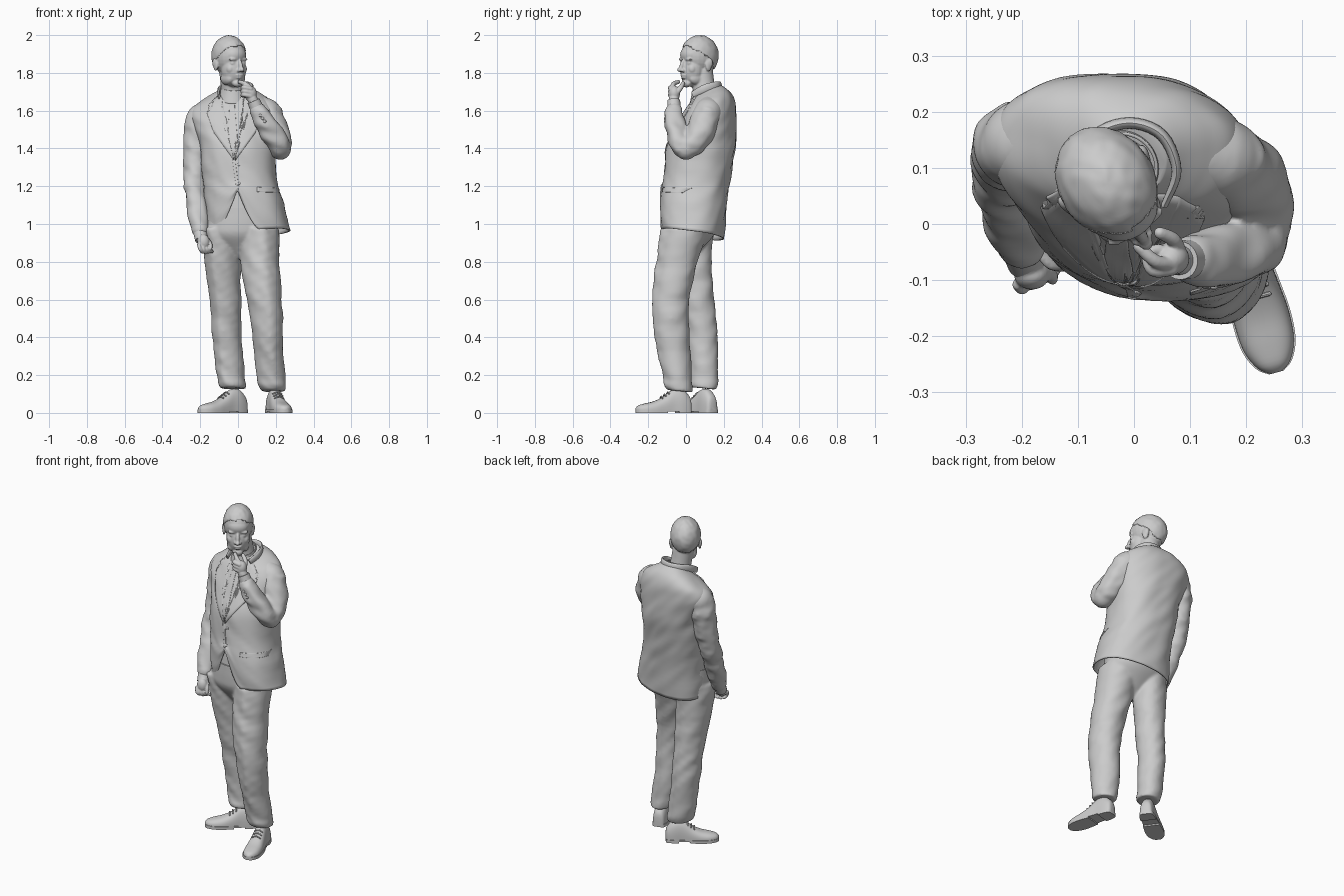
import bpy, bmesh
from math import sin, cos, pi, radians
from mathutils import Vector, Matrix, noise
from mathutils.bvhtree import BVHTree

if "Cube" in bpy.data.objects:
    bpy.data.objects.remove(bpy.data.objects["Cube"])

def spline(rows, k):
    """Catmull-Rom interpolation of tuples, k steps per span."""
    out = []
    for i in range(len(rows) - 1):
        p = [rows[max(0, min(len(rows) - 1, i + j))] for j in (-1, 0, 1, 2)]
        for s in range(k):
            t = s / k
            out.append([0.5 * (2*b + (c-a)*t + (2*a-5*b+4*c-d)*t*t + (3*b-a-3*c+d)*t**3)
                        for a, b, c, d in zip(*p)])
    return out + [list(rows[-1])]

def skin(bm, rings, caps=(True, True)):
    vs = [[bm.verts.new(p) for p in r] for r in rings]
    n = len(vs[0])
    for a, b in zip(vs, vs[1:]):
        for i in range(n):
            bm.faces.new((a[i], a[(i+1) % n], b[(i+1) % n], b[i]))
    if caps[0]: bm.faces.new(vs[0][::-1])
    if caps[1]: bm.faces.new(vs[-1])

def power(v, e):
    return abs(v) ** e * (1 if v > 0 else -1)

def loft(bm, rows, n=48, k=6, e=2.0, folds=0.0, caps=(True, True), crease=0.0, turn=0.0):
    """Horizontal rings: z, cx, cy, rx, ry, tilt along x, tilt along y."""
    rings = []
    for z, cx, cy, rx, ry, tx, ty in spline(rows, k):
        ring = []
        for i in range(n):
            a = 2 * pi * i / n
            x, y = rx * power(cos(a), 2/e), ry * power(sin(a), 2/e)
            y *= 1 + crease * max(0, -sin(a)) ** 14
            x, y = x*cos(turn) - y*sin(turn), x*sin(turn) + y*cos(turn)
            w = 1 + folds / max(rx, .05) * noise.noise(Vector((x*9 + cx*5, y*9, z*15 + x*14)))
            ring.append((cx + x*w, cy + y*w, z + tx*x + ty*y))
        rings.append(ring)
    skin(bm, rings, caps)

def ball(bm, c, r, M=Matrix(), tilt=0):
    r = (r, r, r) if isinstance(r, (int, float)) else r
    m = M @ Matrix.Translation(c) @ Matrix.Rotation(tilt, 4, 'X') @ Matrix.Diagonal((*r, 1))
    bmesh.ops.create_uvsphere(bm, u_segments=24, v_segments=16, radius=1, matrix=m)

def tube(bm, pts, n=16, k=5, ref=(0, 1, 0), flat=1.0, rounded=True, folds=0.0):
    """Tube along points (x, y, z, radius)."""
    rows = spline(pts, k)
    rings = []
    for i, (x, y, z, r) in enumerate(rows):
        t = Vector(rows[min(i+1, len(rows)-1)][:3]) - Vector(rows[max(i-1, 0)][:3])
        u = t.cross(Vector(ref)).normalized()
        v = u.cross(t).normalized()
        ring = []
        for j in range(n):
            a = 2 * pi * j / n
            d = u * cos(a) * flat + v * sin(a)
            p = Vector((x, y, z)) + d * r
            ring.append(p + d * folds * noise.noise(Vector((p.x*14, p.y*14, p.z*22 + p.x*10))))
        rings.append(ring)
    skin(bm, rings)
    if rounded:
        for p in (pts[0], pts[-1]):
            ball(bm, p[:3], p[3] * .97)

def finish(name, bm, voxel=0, smooth=3, thick=0, offset=-1, angle=40):
    bmesh.ops.recalc_face_normals(bm, faces=bm.faces)
    me = bpy.data.meshes.new(name)
    bm.to_mesh(me); bm.free()
    ob = bpy.data.objects.new(name, me)
    bpy.context.collection.objects.link(ob)
    bpy.ops.object.select_all(action='DESELECT')
    ob.select_set(True)
    bpy.context.view_layer.objects.active = ob
    if voxel:
        m = ob.modifiers.new('fuse', 'REMESH')
        m.mode, m.voxel_size, m.use_smooth_shade = 'VOXEL', voxel, True
        m = ob.modifiers.new('soften', 'SMOOTH')
        m.factor, m.iterations = .5, smooth
    else:
        bpy.ops.object.shade_smooth_by_angle(angle=radians(angle))
    if thick:
        m = ob.modifiers.new('thickness', 'SOLIDIFY')
        m.thickness, m.offset = thick, offset

# Jacket body with cutaway front hem
bm = bmesh.new()
loft(bm, [(.945, .055, .035, .222, .165, .09, -.13), (1.1, .035, .04, .207, .175, .03, -.05),
          (1.25, .008, .06, .195, .175, 0, 0), (1.4, 0, .08, .2, .18, 0, 0),
          (1.5, -.01, .105, .217, .16, .02, 0), (1.58, -.025, .125, .225, .14, .06, .05),
          (1.635, -.03, .138, .205, .12, .08, .1), (1.67, -.025, .136, .158, .104, .08, .2),
          (1.695, -.018, .126, .108, .085, .08, .3), (1.715, -.015, .118, .075, .068, .08, .3)],
     n=128, e=2.35, folds=.007, caps=(False, True), turn=radians(-5))
for v in bm.verts:
    if v.co.z < 1.22 and v.co.y < .03:
        h = max(0, 1 - abs(v.co.x + .003) / .12) ** 1.5
        v.co.z = 1.22 - (1.22 - v.co.z) * (1 - .85 * h)
body = BVHTree.FromBMesh(bm)
finish("jacket_body", bm, thick=.008)

def panel(name, outline, off=.004, thick=.006, cuts=9):
    """Flat outline in x, z laid onto the front of the jacket."""
    bm = bmesh.new()
    bm.faces.new([bm.verts.new((x, 0, z)) for x, z in outline])
    bmesh.ops.triangulate(bm, faces=bm.faces)
    bmesh.ops.subdivide_edges(bm, edges=bm.edges, cuts=cuts, use_grid_fill=True)
    for v in bm.verts:
        hit = body.ray_cast(Vector((v.co.x, -1, v.co.z)), Vector((0, 1, 0)))
        if hit[0] is None:
            hit = body.find_nearest(Vector((v.co.x, 0, v.co.z)))
        nrm = hit[1] if hit[1].y < 0 else -hit[1]
        v.co = hit[0] + nrm * off
    finish(name, bm, thick=thick, offset=0)

def disc(x, z, r):
    return [(x + r*cos(i*pi/5), z + r*sin(i*pi/5)) for i in range(10)]

# Shirt front, tie, lapels, pocket, buttons
panel("shirt_front", [(-.085, 1.69), (.03, 1.69), (.022, 1.55), (-.013, 1.35), (-.03, 1.35), (-.075, 1.52)], .003, .004)
panel("tie_blade", [(-.043, 1.65), (-.02, 1.65), (-.002, 1.45), (-.018, 1.36), (-.03, 1.36), (-.055, 1.45)], .009, .008)
panel("tie_knot", [(-.053, 1.675), (-.01, 1.675), (-.02, 1.64), (-.043, 1.64)], .013, .014)
panel("right_lapel", [(-.09, 1.69), (-.13, 1.655), (-.155, 1.625), (-.135, 1.607), (-.165, 1.59),
                      (-.125, 1.48), (-.02, 1.335), (-.075, 1.52)], .009, .01)
panel("left_lapel", [(.035, 1.69), (.08, 1.665), (.11, 1.635), (.093, 1.615), (.125, 1.6),
                     (.09, 1.48), (-.015, 1.335), (.022, 1.52)], .009, .01)
panel("front_edge", [(-.03, 1.34), (-.015, 1.34), (.004, 1.2), (-.01, 1.2)], .003, .006)
panel("left_pocket_flap", [(.1, 1.195), (.215, 1.19), (.218, 1.165), (.1, 1.17)], .005)
for i, z in enumerate((1.315, 1.215)):
    panel(f"jacket_button_{i}", disc(.004, z, .008), .008, cuts=1)

# Jacket collar and shirt collar
bm = bmesh.new()
tube(bm, [(-.1, .035, 1.675, .016), (-.1, .095, 1.705, .022), (-.068, .158, 1.722, .026), (-.008, .18, 1.728, .026),
          (.05, .158, 1.728, .026), (.076, .095, 1.715, .022), (.055, .035, 1.685, .016)],
     ref=(0, 0, 1), flat=.4, rounded=False)
finish("jacket_collar", bm)
bm = bmesh.new()
loft(bm, [(1.66, -.025, .095, .078, .075, 0, .3), (1.7, -.024, .098, .07, .07, 0, .3),
          (1.725, -.023, .098, .066, .066, 0, .3)], caps=(False, False))
finish("shirt_collar", bm, thick=.006)

# Sleeves with shoulder yokes running in toward the neck
bm = bmesh.new()
tube(bm, [(-.197, .145, 1.56, .078), (-.215, .14, 1.48, .073), (-.225, .12, 1.35, .064), (-.228, .08, 1.22, .058),
          (-.217, .02, 1.08, .053), (-.2, -.035, .97, .047)], n=32, folds=.012)
tube(bm, [(-.08, .14, 1.63, .06), (-.14, .145, 1.596, .072), (-.195, .147, 1.558, .078)], n=32)
finish("right_sleeve", bm, voxel=.008, smooth=8)
bm = bmesh.new()
tube(bm, [(.155, .115, 1.585, .076), (.188, .09, 1.51, .074), (.213, .045, 1.44, .07), (.224, .005, 1.4, .06)], n=32, folds=.012)
tube(bm, [(.05, .135, 1.64, .06), (.1, .128, 1.615, .07), (.155, .115, 1.588, .076)], n=32)
tube(bm, [(.224, .0, 1.395, .058), (.198, -.04, 1.45, .06), (.15, -.058, 1.53, .054), (.105, -.063, 1.6, .046)],
     n=32, folds=.014)
finish("left_sleeve", bm, voxel=.008, smooth=8)

# Shirt cuffs and sleeve buttons
for name, a, b, r in (("right_cuff", (-.202, -.04, .96), (-.192, -.068, .915), .036),
                      ("left_cuff", (.1, -.063, 1.61), (.082, -.065, 1.652), .036)):
    bm = bmesh.new()
    tube(bm, [(*a, r), (*b, r * .95)], n=24, rounded=False)
    finish(name, bm)
for i in range(3):
    bm = bmesh.new()
    ball(bm, (.118 + .012*i, -.11 - .001*i, 1.575 - .016*i), (.008, .005, .008))
    finish(f"sleeve_button_{i}", bm)

# Hands
bm = bmesh.new()
tube(bm, [(-.195, -.05, .95, .026), (-.187, -.078, .915, .03)])
ball(bm, (-.182, -.09, .905), (.032, .027, .04))
for i in range(4):
    x, y = -.207 + .017*i, -.108 + .008*i
    tube(bm, [(x, y, .89, .0105), (x + .008, y - .008, .866, .01), (x + .018, y + .004, .848 + .003*abs(i-1), .009)])
tube(bm, [(-.165, -.075, .92, .012), (-.148, -.09, .895, .0115), (-.145, -.1, .87, .009)])
finish("right_hand", bm, voxel=.0035, smooth=2)
bm = bmesh.new()
tube(bm, [(.092, -.064, 1.63, .027), (.074, -.064, 1.665, .027)])
ball(bm, (.066, -.062, 1.69), (.033, .03, .042))
tube(bm, [(.068, -.072, 1.717, .0125), (.038, -.066, 1.742, .012), (.008, -.04, 1.752, .0105)])
for i in range(3):
    z = 1.715 - .019*i
    tube(bm, [(.068, -.08, z, .0125), (.034, -.082, z + .007, .012), (.024, -.054, z + .004, .011), (.045, -.045, z - .002, .01)])
tube(bm, [(.08, -.048, 1.695, .0135), (.07, -.028, 1.722, .013), (.046, -.016, 1.744, .011)])
finish("left_hand", bm, voxel=.0035, smooth=2)

# Head, turned toward the raised hand
H = Matrix.Translation((-.041, .062, 1.86)) @ Matrix.Rotation(radians(33), 4, 'Z')
bm = bmesh.new()
tube(bm, [(-.04, .082, 1.81, .06), (-.03, .095, 1.72, .06), (-.02, .115, 1.63, .07)], n=32)
for c, r, t in (((0, .012, .03), (.084, .105, .105), 0), ((0, -.033, -.045), (.066, .064, .09), 0),
                ((0, -.07, -.115), (.03, .024, .022), 0), ((0, -.1, -.02), (.011, .013, .036), -.35),
                ((0, -.113, -.043), (.013, .015, .012), 0), ((0, -.09, -.072), (.025, .012, .006), 0),
                ((0, -.088, -.085), (.02, .012, .007), 0), ((0, -.055, .035), (.058, .042, .045), 0)):
    ball(bm, c, r, H, t)
for s in (-1, 1):
    for c, r in (((.013, -.102, -.047), .009), ((.031, -.079, .012), (.028, .013, .008)),
                 ((.04, -.06, -.04), (.022, .024, .026)), ((.037, -.025, -.09), (.026, .05, .034)),
                 ((.031, -.077, -.009), (.016, .01, .01)), ((.081, .017, -.018), (.009, .019, .033)),
                 ((.086, .025, -.008), (.007, .015, .022))):
        ball(bm, (s*c[0], c[1], c[2]), r, H)
finish("head", bm, voxel=.0045, smooth=4)

# Close-cropped hair following the skull, high raked hairline
bm = bmesh.new()
bmesh.ops.create_uvsphere(bm, u_segments=64, v_segments=40, radius=1)
for v in bm.verts:
    w = 1 + .025 * noise.noise(v.co * 4)
    v.co = Vector((v.co.x*.086*w, v.co.y*.107*w + .012, v.co.z*.108*w + .031))
low = [v for v in bm.verts if v.co.z < .018 - .75*v.co.y + .006*sin(v.co.x*90)]
bmesh.ops.delete(bm, geom=low, context='VERTS')
bm.transform(H)
finish("hair", bm, thick=.008)

# Trousers: hips and two legs fused
bm = bmesh.new()
loft(bm, [(.82, .018, .0, .03, .03, 0, 0), (.87, .015, .01, .1, .075, 0, 0), (.94, .013, .02, .175, .128, 0, 0),
          (1.0, .015, .03, .188, .145, 0, 0), (1.08, .015, .035, .185, .148, 0, 0)], e=2.2)
loft(bm, [(.13, -.026, .092, .064, .072, 0, -.1), (.16, -.033, .092, .072, .079, 0, 0), (.2, -.038, .093, .072, .077, 0, 0),
          (.4, -.057, .085, .077, .085, 0, 0), (.6, -.066, .06, .084, .09, 0, 0),
          (.8, -.082, .035, .093, .105, 0, 0), (.98, -.085, .03, .1, .12, 0, 0)], folds=.008, crease=.06, turn=-.5)
loft(bm, [(.115, .186, -.034, .064, .066, 0, -.1), (.15, .18, -.042, .075, .075, 0, 0), (.2, .172, -.045, .075, .075, 0, 0),
          (.4, .158, -.07, .08, .092, 0, 0), (.6, .14, -.077, .092, .098, 0, 0),
          (.8, .118, -.045, .104, .108, 0, 0), (.98, .11, -.002, .105, .125, 0, 0)], folds=.008, crease=.06, turn=.2)
finish("trousers", bm, voxel=.008, smooth=6)

# Belt and shirt waist seen in the jacket opening
bm = bmesh.new()
loft(bm, [(1.05, .015, .035, .19, .153, 0, 0), (1.085, .015, .036, .19, .153, 0, 0)])
finish("belt", bm)
bm = bmesh.new()
loft(bm, [(1.08, .012, .04, .182, .15, 0, 0), (1.25, .005, .06, .175, .155, 0, 0)])
finish("shirt_waist", bm)

# Shoes: upper, sole, heel and laces
sections = [(0, .018, .06), (.01, .033, .09), (.05, .041, .125), (.1, .041, .122), (.15, .046, .086),
            (.2, .05, .062), (.25, .046, .05), (.285, .03, .04), (.3, .01, .026)]
def shoe(side, heel, yaw):
    M = Matrix.Translation((*heel, 0)) @ Matrix.Rotation(yaw, 4, 'Z')
    rows = spline(sections, 4)
    ups = bmesh.new()
    skin(ups, [[M @ Vector((w * power(cos(a), .8), -s, .012 + (h - .012) * power(max(sin(a), 1e-4), .75)))
                for a in (2*pi*i/40 for i in range(40))] for s, w, h in rows])
    bmesh.ops.remove_doubles(ups, verts=ups.verts, dist=.0002)
    finish(f"{side}_shoe_upper", ups)
    for part, rs, z0, z1 in (("sole", rows, .008, .018), ("heel", rows[:11], 0, .012), ("tread", rows[15:], 0, .012)):
        bm = bmesh.new()
        edge = [((w + .003), -s) for s, w, h in rs] + [(-(w + .003), -s) for s, w, h in reversed(rs)]
        skin(bm, [[M @ Vector((x, y, z)) for x, y in edge] for z in (z0, z1)])
        finish(f"{side}_shoe_{part}", bm)
    for i in range(3):
        s, h = .125 + .018*i, .109 - .0115*i
        bm = bmesh.new()
        tube(bm, [(-.024, -s, h - .008, .004), (0, -s, h + .001, .004), (.024, -s, h - .008, .004)], n=8)
        bm.transform(M)
        finish(f"{side}_shoe_lace_{i}", bm)

shoe("left", (.176, .025), radians(15))
shoe("right", (.038, .145), radians(-54))
